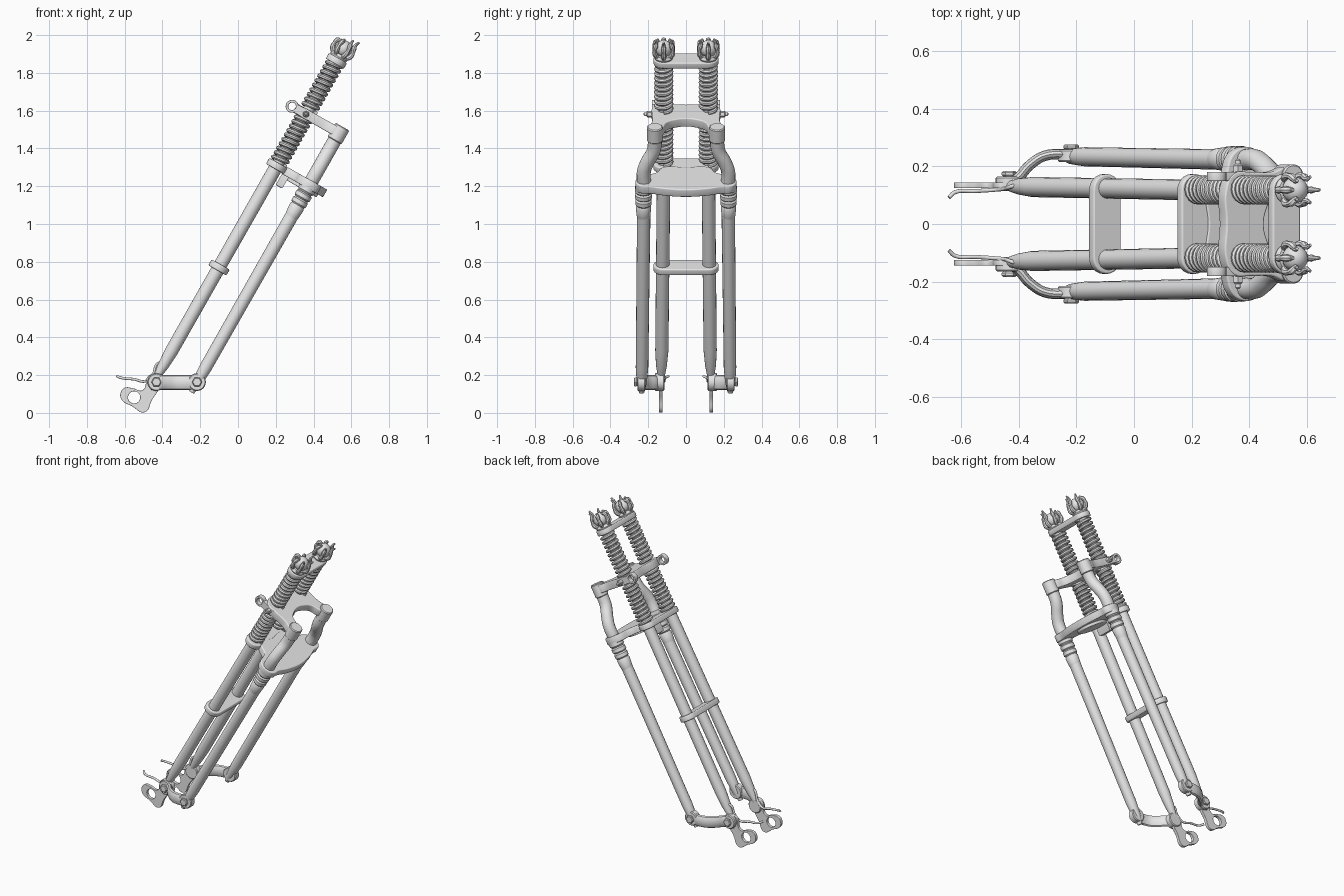
import bpy, bmesh, math
from mathutils import Matrix, Vector

cube = bpy.data.objects.get("Cube")
if cube:
    bpy.data.objects.remove(cube)

metal = bpy.data.materials.new("light_grey_metal")
metal.use_nodes = True
GREY = (0.8, 0.8, 0.8, 1)
metal.diffuse_color = GREY
metal.node_tree.nodes["Principled BSDF"].inputs["Base Color"].default_value = GREY

# The fork is built upright, then raked: local z runs along the legs
RAKE = Matrix.Translation((-0.43, 0, 0.19)) @ Matrix.Rotation(math.radians(29.6), 4, 'Y')
WORLD = Matrix.Identity(4)
FACING = Matrix.Rotation(math.pi / 2, 4, 'X')
parts = []


def add(name, mesh, matrix):
    obj = bpy.data.objects.new(name, mesh)
    bpy.context.collection.objects.link(obj)
    mesh.transform(matrix)
    mesh.materials.clear()
    mesh.materials.append(metal)
    parts.append(obj)
    return obj


def bake(name, curve, matrix):
    """Turn a curve into a mesh part."""
    temp = bpy.data.objects.new("temp", curve)
    bpy.context.collection.objects.link(temp)
    deps = bpy.context.evaluated_depsgraph_get()
    mesh = bpy.data.meshes.new_from_object(temp.evaluated_get(deps))
    bpy.data.objects.remove(temp)
    return add(name, mesh, matrix)


def spline(curve, pts, smooth, cyclic=False):
    s = curve.splines.new('BEZIER' if smooth else 'POLY')
    knots = s.bezier_points if smooth else s.points
    knots.add(len(pts) - 1)
    for k, p in zip(knots, pts):
        k.co = p[:3] if smooth else (*p[:3], 1)
        k.radius = p[3] if len(p) > 3 else 1
        if smooth:
            k.handle_left_type = k.handle_right_type = 'AUTO'
    s.use_cyclic_u = cyclic
    s.resolution_u = 6


def tube(name, pts, radius=1, smooth=True, matrix=RAKE, sides=4):
    c = bpy.data.curves.new(name, 'CURVE')
    c.dimensions = '3D'
    c.bevel_depth = radius
    c.bevel_resolution = sides
    c.use_fill_caps = True
    spline(c, pts, smooth)
    return bake(name, c, matrix)


def plate(name, outlines, height, half, smooth=True, matrix=RAKE, bevel=0.006):
    """Flat part with a rounded edge; extra outlines become holes."""
    c = bpy.data.curves.new(name, 'CURVE')
    c.dimensions = '2D'
    c.fill_mode = 'BOTH'
    c.extrude = half - bevel
    c.bevel_depth = bevel
    c.offset = -bevel
    c.bevel_resolution = 2
    for o in outlines:
        spline(c, [(x, y, 0) for x, y in o], smooth, True)
    return bake(name, c, matrix @ Matrix.Translation((0, 0, height)))


def lathe(name, profile, matrix, n=28):
    bm = bmesh.new()
    vs = [bm.verts.new((r, 0, z)) for r, z in profile]
    es = [bm.edges.new(e) for e in zip(vs, vs[1:])]
    bmesh.ops.spin(bm, geom=vs + es, axis=(0, 0, 1), cent=(0, 0, 0),
                   angle=math.tau, steps=n)
    bmesh.ops.remove_doubles(bm, verts=bm.verts, dist=1e-5)
    bmesh.ops.recalc_face_normals(bm, faces=bm.faces)
    mesh = bpy.data.meshes.new(name)
    bm.to_mesh(mesh)
    bm.free()
    return add(name, mesh, matrix)


def rod(name, r, z0, z1, matrix, n=28):
    b = 0.005
    return lathe(name, [(0, z0), (r - b, z0), (r, z0 + b), (r, z1 - b), (r - b, z1), (0, z1)], matrix, n)


def pin(name, r, x, y0, y1, z, base=WORLD, n=24):
    """Cylinder lying along y."""
    lo, hi = sorted((y0, y1))
    return rod(name, r, -hi, -lo, base @ Matrix.Translation((x, 0, z)) @ FACING, n)


def circle(x, y, r, n=16):
    return [(x + r * math.cos(a), y + r * math.sin(a)) for a in (math.tau * i / n for i in range(n))]


def stadium(y, r, n=12):
    arc = [math.pi * i / n for i in range(n + 1)]
    top = [(r * math.cos(a), y + r * math.sin(a)) for a in arc]
    return top + [(-x, -v) for x, v in top]


def mirrored(half):
    return half + [(x, -y) for x, y in reversed(half) if y > 0]


# Cross bars joining the two spring legs
for name, z, half in (("middle_brace", 0.667, 0.018), ("lower_spring_perch", 1.285, 0.018),
                      ("top_spring_bar", 1.925, 0.017)):
    plate(name, [stadium(0.118, 0.055)], z, half, smooth=False)

# Upper yoke with its open rear arch, and the lower crown plate
plate("upper_yoke", [mirrored([(-0.06, 0), (-0.06, 0.13), (-0.03, 0.175), (0.04, 0.18), (0.12, 0.18),
                               (0.19, 0.195), (0.22, 0.165), (0.19, 0.125), (0.13, 0.1), (0.1, 0.05),
                               (0.09, 0)])], 1.6, 0.026)
plate("lower_crown", [mirrored([(0.05, 0), (0.05, 0.12), (0.11, 0.16), (0.14, 0.235), (0.17, 0.26),
                                (0.22, 0.265), (0.255, 0.24), (0.26, 0.19), (0.28, 0.12), (0.295, 0)])],
      1.285, 0.023)
plate("crown_boss", [circle(0.17, 0, 0.095)], 1.265, 0.02)
plate("crown_stop", [[(0.045, -0.05), (0.085, -0.05), (0.085, 0.05), (0.045, 0.05)]], 1.23, 0.035, False)

for side, label in ((1, "left_"), (-1, "right_")):
    sy = 0.118 * side

    def at(x, y):
        return RAKE @ Matrix.Translation((x, y * side, 0))

    def path(pts):
        return [(p[0], p[1] * side, *p[2:]) for p in pts]

    # Spring leg with its inner rod and two stacked coils
    tube(label + "spring_leg", path([(0, 0.131, 0, 0.5), (0, 0.13, 0.07, 0.8), (0, 0.128, 0.16, 0.97),
                                     (0, 0.118, 1.28, 1)]), 0.036, smooth=False, sides=6)
    rod(label + "spring_rod", 0.03, 1.27, 1.97, at(0, 0.118))
    for name, z0, z1, turns in (("lower_spring", 1.305, 1.575, 10), ("upper_spring", 1.63, 1.91, 10)):
        n = turns * 16
        coil = [(0.04 * math.cos(math.tau * i / 16), sy + 0.04 * math.sin(math.tau * i / 16),
                 z0 + (z1 - z0) * i / n) for i in range(n + 1)]
        tube(label + name, coil, 0.0115, smooth=False, sides=2)

    # Claw gripping a ball on top of the spring
    lathe(label + "claw_base", [(0, 1.935), (0.045, 1.935), (0.05, 1.95), (0.042, 1.965), (0, 1.97)],
          at(0, 0.118))
    ball = [(0.045 * math.sin(math.pi * i / 12), 2 - 0.045 * math.cos(math.pi * i / 12)) for i in range(13)]
    lathe(label + "ball", ball, at(0, 0.118))
    for k in range(6):
        a = math.tau * k / 6
        c, s = math.cos(a), math.sin(a)
        steps = [(0.03, 1.95, 1), (0.054, 1.98, 1.25), (0.056, 2.005, 0.9), (0.05, 2.025, 1.2),
                 (0.04 + 0.008 * c, 2.04 + 0.008 * c, 0.8), (0.045 + 0.014 * c, 2.055 + 0.015 * c, 0.5)]
        tube(label + "claw_finger", [(r * c, sy + r * s, z, w) for r, z, w in steps], 0.011, sides=2)

    # Rigid rear leg, ribbed collar, bent neck and clamp
    tube(label + "rear_leg", path([(0.2, 0.235, 0.02, 0.4), (0.2, 0.234, 0.08, 0.75),
                                   (0.2, 0.233, 0.17, 0.92), (0.2, 0.222, 1.28, 1)]), 0.036,
         smooth=False, sides=6)
    lathe(label + "leg_collar", [(0.03, 1.07), (0.037, 1.1), (0.041, 1.15), (0.036, 1.16), (0.043, 1.168),
                                 (0.043, 1.19), (0.036, 1.198), (0.045, 1.206), (0.045, 1.228),
                                 (0.037, 1.235), (0.046, 1.245), (0.046, 1.27)], at(0.2, 0.225))
    tube(label + "leg_neck", path([(0.2, 0.222, 1.28), (0.2, 0.222, 1.37), (0.2, 0.205, 1.42),
                                   (0.2, 0.172, 1.49), (0.2, 0.165, 1.54), (0.2, 0.165, 1.6)]), 0.037, sides=6)
    rod(label + "neck_clamp", 0.042, 1.553, 1.638, at(0.2, 0.165))

    # Yoke side lug with its eye, and the cross bolt
    lug = RAKE @ Matrix.Translation((0, 0.165 * side, 1.6)) @ FACING
    plate(label + "yoke_eye", [circle(-0.085, 0, 0.034), circle(-0.085, 0, 0.02)], 0, 0.016,
          matrix=lug, bevel=0.003)
    plate(label + "yoke_lug", [[(-0.06, -0.024), (0.03, -0.024), (0.03, 0.024), (-0.06, 0.024)]],
          0, 0.016, smooth=False, matrix=lug, bevel=0.003)
    pin(label + "yoke_bolt", 0.018, 0, 0.16 * side, 0.208 * side, 1.6, RAKE, 6)
    pin(label + "yoke_bolt_tip", 0.009, 0, 0.2 * side, 0.225 * side, 1.6, RAKE, 12)

    # Rocker link at the foot, with pivots and bolts
    tall = Matrix.Translation((0, 0, 0.16)) @ Matrix.Diagonal((1, 1, 2.2, 1))
    tube(label + "rocker_link", path([(-0.46, 0.145, 0), (-0.41, 0.155, 0), (-0.36, 0.205, 0),
                                      (-0.31, 0.236, 0), (-0.22, 0.242, 0)]), 0.018, matrix=tall)
    for name, x, y0, y1 in (("front_pivot", -0.432, 0.115, 0.165), ("rear_pivot", -0.217, 0.215, 0.258)):
        pin(label + name, 0.047, x, y0 * side, y1 * side, 0.163)
        pin(label + name + "_bolt", 0.027, x, y1 * side, (y1 + 0.018) * side, 0.163, n=6)

    # Axle plate with its hole
    foot = Matrix.Translation((0, 0.134 * side, 0)) @ FACING
    plate(label + "axle_plate", [[(-0.47, 0.2), (-0.42, 0.19), (-0.415, 0.14), (-0.455, 0.07), (-0.495, 0.003),
                                  (-0.56, 0.035), (-0.615, 0.068), (-0.622, 0.105), (-0.6, 0.133),
                                  (-0.555, 0.13), (-0.505, 0.12)],
                                 circle(-0.55, 0.082, 0.032)], 0, 0.01, matrix=foot, bevel=0.002)

    # Thin hooked spur
    tube(label + "spur", path([(-0.641, 0.092, 0.195), (-0.62, 0.11, 0.186), (-0.55, 0.114, 0.178),
                               (-0.49, 0.118, 0.168), (-0.45, 0.122, 0.205), (-0.425, 0.13, 0.262),
                               (-0.402, 0.138, 0.26), (-0.415, 0.142, 0.215)]), 0.007, matrix=WORLD)

# Smooth shading that keeps hard edges
bpy.ops.object.select_all(action='DESELECT')
for obj in parts:
    obj.select_set(True)
bpy.context.view_layer.objects.active = parts[0]
bpy.ops.object.shade_smooth_by_angle(angle=math.radians(35))
